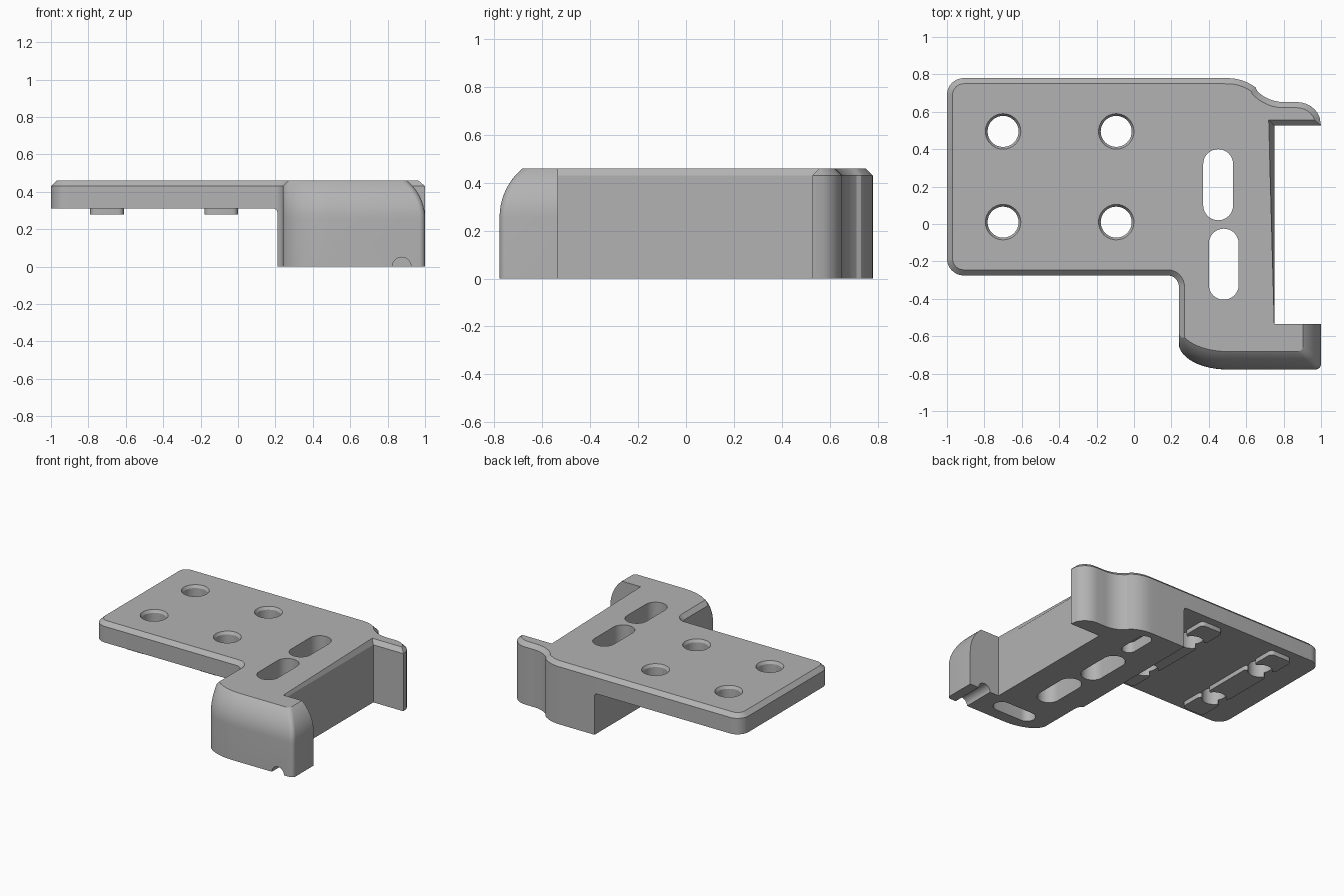
import bpy
import bmesh
from math import sin, cos, pi, radians
from mathutils import Matrix

if "Cube" in bpy.data.objects:
    bpy.data.objects.remove(bpy.data.objects["Cube"], do_unlink=True)

HEIGHT = 0.46
CHAMFER = 0.03

grey = bpy.data.materials.new("plain grey")
grey.use_nodes = True
grey.diffuse_color = (0.45, 0.45, 0.45, 1)
grey.node_tree.nodes["Principled BSDF"].inputs["Base Color"].default_value = grey.diffuse_color


def arc(cx, cy, rx, ry, start, end, n=10):
    """Points along an elliptical arc, angles in degrees."""
    angles = [radians(start + (end - start) * i / n) for i in range(n + 1)]
    return [(cx + rx * cos(a), cy + ry * sin(a)) for a in angles]


def slot(cx, cy, half_x, half_y):
    """Rounded slot outline, lengthwise in x or y."""
    r = min(half_x, half_y)
    dx, dy = half_x - r, half_y - r
    if dy > dx:
        return arc(cx, cy + dy, r, r, 0, 180, 16) + arc(cx, cy - dy, r, r, 180, 360, 16)
    return arc(cx + dx, cy, r, r, -90, 90, 16) + arc(cx - dx, cy, r, r, 90, 270, 16)


def loft(name, rings, bevel_rule=None):
    """Closed solid through stacked (z, outline) rings."""
    bm = bmesh.new()
    loops = [[bm.verts.new((x, y, z)) for x, y in pts] for z, pts in rings]
    count = len(loops[0])
    for low, high in zip(loops, loops[1:]):
        for i in range(count):
            j = (i + 1) % count
            bm.faces.new((low[i], low[j], high[j], high[i]))
    bm.faces.new(loops[0][::-1])
    bm.faces.new(loops[-1])
    bmesh.ops.recalc_face_normals(bm, faces=bm.faces)
    if bevel_rule:
        edges = [e for e in bm.edges if bevel_rule(e)]
        bmesh.ops.bevel(bm, geom=edges, offset=CHAMFER, segments=1,
                        affect='EDGES', clamp_overlap=False)
    mesh = bpy.data.meshes.new(name)
    bm.to_mesh(mesh)
    bm.free()
    mesh.materials.append(grey)
    obj = bpy.data.objects.new(name, mesh)
    bpy.context.collection.objects.link(obj)
    return obj


def prism(name, pts, z0, z1, bevel_rule=None):
    return loft(name, [(z0, pts), (z1, pts)], bevel_rule)


def cut(target, tool, operation='DIFFERENCE'):
    tool.hide_render = True
    mod = target.modifiers.new("cut", 'BOOLEAN')
    mod.operation = operation
    mod.solver = 'EXACT'
    mod.object = tool
    bpy.context.view_layer.objects.active = target
    bpy.ops.object.modifier_apply(modifier=mod.name)


# Main outline, with spare material at the front arm for shaping
outline = (
    arc(-0.91, 0.69, 0.09, 0.09, 180, 90)
    + [(0.48, 0.78)]
    + arc(0.5, 0.53, 0.25, 0.25, 85, 53, 6)
    + arc(0.8, 0.852, 0.2, 0.2, 225, 270, 6)
    + arc(0.87, 0.53, 0.13, 0.122, 90, 20, 6)
    + [(1, 0.527), (0.75, 0.527), (0.75, -0.535), (1.1, -0.535), (1.1, -0.9), (0.24, -0.9)]
    + arc(0.18, -0.335, 0.06, 0.06, 0, 90, 8)
    + arc(-0.91, -0.185, 0.09, 0.09, 270, 180)
)


def top_rim(edge):
    on_top = all(v.co.z > HEIGHT - 0.001 for v in edge.verts)
    arm_inside = all(abs(v.co.y + 0.535) < 0.001 for v in edge.verts)
    return on_top and not arm_inside


body = prism("bracket_body", outline, 0, HEIGHT, top_rim)


# Front arm: its outline leans back along an arc towards the top
def arm_ring(d):
    return ([(-1.2, 1.2), (-1.2, -0.4), (0.238, -0.4)]
            + arc(0.5, -0.635 + d, 0.262, 0.143, 180, 270, 14)
            + arc(0.97 - d, -0.748 + d, 0.03, 0.03, 270, 360, 5)
            + [(1 - d, -0.2), (1.2, -0.2), (1.2, 1.2)])


lean = [(-0.1, 0.0)]
for step in range(11):
    a = radians(54 * step / 10)
    lean.append((0.255 + 0.267 * sin(a), 0.267 * (1 - cos(a))))
shaper = loft("arm_shaper", [(z, arm_ring(d)) for z, d in lean])
cut(body, shaper, 'INTERSECT')
tools = [shaper]

# Space below the plate, with a small fillet where it meets the block
under = prism("plate_clearance",
              [(-1.2, -0.1), (0.21, -0.1)] + arc(0.19, 0.29, 0.02, 0.02, 0, 90, 5)
              + [(-1.2, 0.31)], -1, 1)
# Cable groove under the front arm
groove = prism("arm_groove", arc(0.875, 0, 0.05, 0.05, 0, 345, 23), 0.4, 1)
for tool in (under, groove):
    tool.data.transform(Matrix.Rotation(pi / 2, 4, 'X'))
    tools.append(tool)
    cut(body, tool)

# Through slots and blind pockets in the block
for pts, z1 in ((slot(0.45, 0.21, 0.08, 0.19), 1),
                (slot(0.48, -0.215, 0.08, 0.19), 1),
                (slot(0.53, -0.63, 0.17, 0.06), 0.2),
                (slot(0.48, 0.6, 0.05, 0.13), 0.08)):
    tool = prism("slot_cutter", pts, -0.1, z1)
    tools.append(tool)
    cut(body, tool)

# Pads below the plate, in two rows
pads = []
for x in (-0.7, -0.09):
    for low, high in ((-0.22, -0.03), (0.05, 0.455), (0.535, 0.72)):
        r = 0.03
        pts = (arc(x + 0.09 - r, high - r, r, r, 0, 90, 4)
               + arc(x - 0.09 + r, high - r, r, r, 90, 180, 4)
               + arc(x - 0.09 + r, low + r, r, r, 180, 270, 4)
               + arc(x + 0.09 - r, low + r, r, r, 270, 360, 4))
        pads.append(prism("underside_pad", pts, 0.277, 0.315))

# Screw holes with a chamfered rim
for x in (-0.7, -0.095):
    for y in (0.495, 0.01):
        rings = [(z, arc(x, y, r, r, 0, 348.75, 31))
                 for z, r in ((0.2, 0.083), (0.44, 0.083), (0.48, 0.107))]
        tool = loft("hole_cutter", rings)
        tools.append(tool)
        cut(body, tool)
        for pad in pads:
            cut(pad, tool)

for tool in tools:
    bpy.data.objects.remove(tool, do_unlink=True)

# Smooth the curved walls, keep the edges sharp
bpy.ops.object.select_all(action='DESELECT')
for obj in [body] + pads:
    obj.select_set(True)
bpy.context.view_layer.objects.active = body
bpy.ops.object.shade_smooth_by_angle(angle=radians(25))
